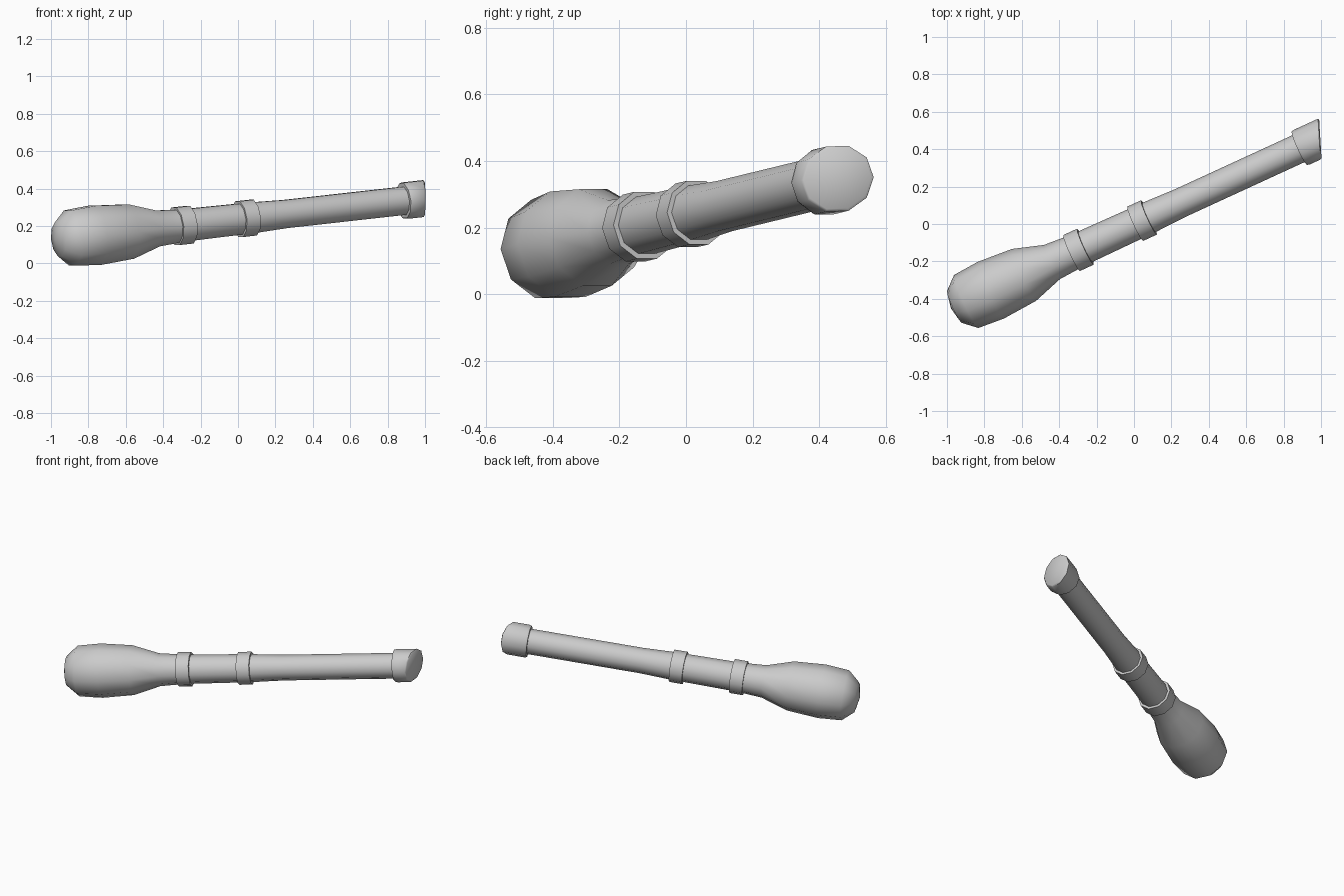
import bpy, bmesh, math
from mathutils import Vector

if "Cube" in bpy.data.objects:
    bpy.data.objects.remove(bpy.data.objects["Cube"])

# Tilted axis of the whole tool and its cross-section frame
SIDES = 10
yaw, pitch = math.radians(24.7), math.radians(5.8)
axis = Vector((math.cos(yaw) * math.cos(pitch), math.sin(yaw) * math.cos(pitch), math.sin(pitch)))
side = Vector((-math.sin(yaw), math.cos(yaw), 0))
up = axis.cross(side)
origin = Vector((0.043, 0.018, 0.241))


def lathe(profile, closed=False):
    """Sweep (distance, radius) points around the axis; radius 0 makes a pole."""
    bm = bmesh.new()
    rings = []
    for s, r in profile:
        c = origin + axis * s
        if r == 0:
            rings.append([bm.verts.new(c)] * SIDES)
            continue
        ring = []
        for i in range(SIDES):
            a = 2 * math.pi * i / SIDES
            ring.append(bm.verts.new(c + side * r * math.cos(a) + up * r * math.sin(a)))
        rings.append(ring)
    pairs = list(zip(rings, rings[1:]))
    if closed:
        pairs.append((rings[-1], rings[0]))
    for a, b in pairs:
        for i in range(SIDES):
            j = (i + 1) % SIDES
            bm.faces.new(list(dict.fromkeys((a[i], a[j], b[j], b[i]))))
    return bm


def finish(bm, name):
    bmesh.ops.recalc_face_normals(bm, faces=bm.faces[:])
    mesh = bpy.data.meshes.new(name)
    bm.to_mesh(mesh)
    bm.free()
    ob = bpy.data.objects.new(name, mesh)
    bpy.context.collection.objects.link(ob)
    bpy.ops.object.select_all(action='DESELECT')
    ob.select_set(True)
    bpy.context.view_layer.objects.active = ob
    bpy.ops.object.shade_smooth_by_angle(angle=math.radians(40))


# Rounded bulb tapering into the neck
finish(lathe([(-1.13, 0), (-1.11, 0.094), (-1.04, 0.156), (-0.895, 0.167),
              (-0.698, 0.153), (-0.533, 0.101), (-0.40, 0.092)]), "bulb")

# Long shaft
finish(lathe([(-0.42, 0.091), (0.04, 0.086), (0.23, 0.079), (0.96, 0.079)]), "shaft")

# Two bands around the shaft
for name, s, r in (("rear_band", -0.376, 0.106), ("front_band", 0.0, 0.101)):
    finish(lathe([(s - 0.041, 0.08), (s - 0.041, r), (s + 0.041, r), (s + 0.041, 0.08)], True), name)

# End collar, cut off obliquely and capped
bm = lathe([(0.93, 0.07), (0.93, 0.098), (0.945, 0.102), (1.3, 0.102)])
bmesh.ops.bisect_plane(bm, geom=bm.verts[:] + bm.edges[:] + bm.faces[:],
                       plane_co=(0.99, 0.46, 0.33), plane_no=Vector((1, 0.06, 0)).normalized(), clear_outer=True)
rim = [e for e in bm.edges if e.is_boundary and all(v.co.x > 0.96 for v in e.verts)]
cap = bmesh.ops.contextual_create(bm, geom=rim)["faces"]
bmesh.ops.recalc_face_normals(bm, faces=bm.faces[:])
bmesh.ops.inset_region(bm, faces=cap, thickness=0.008, depth=0.006)
finish(bm, "end_collar")
